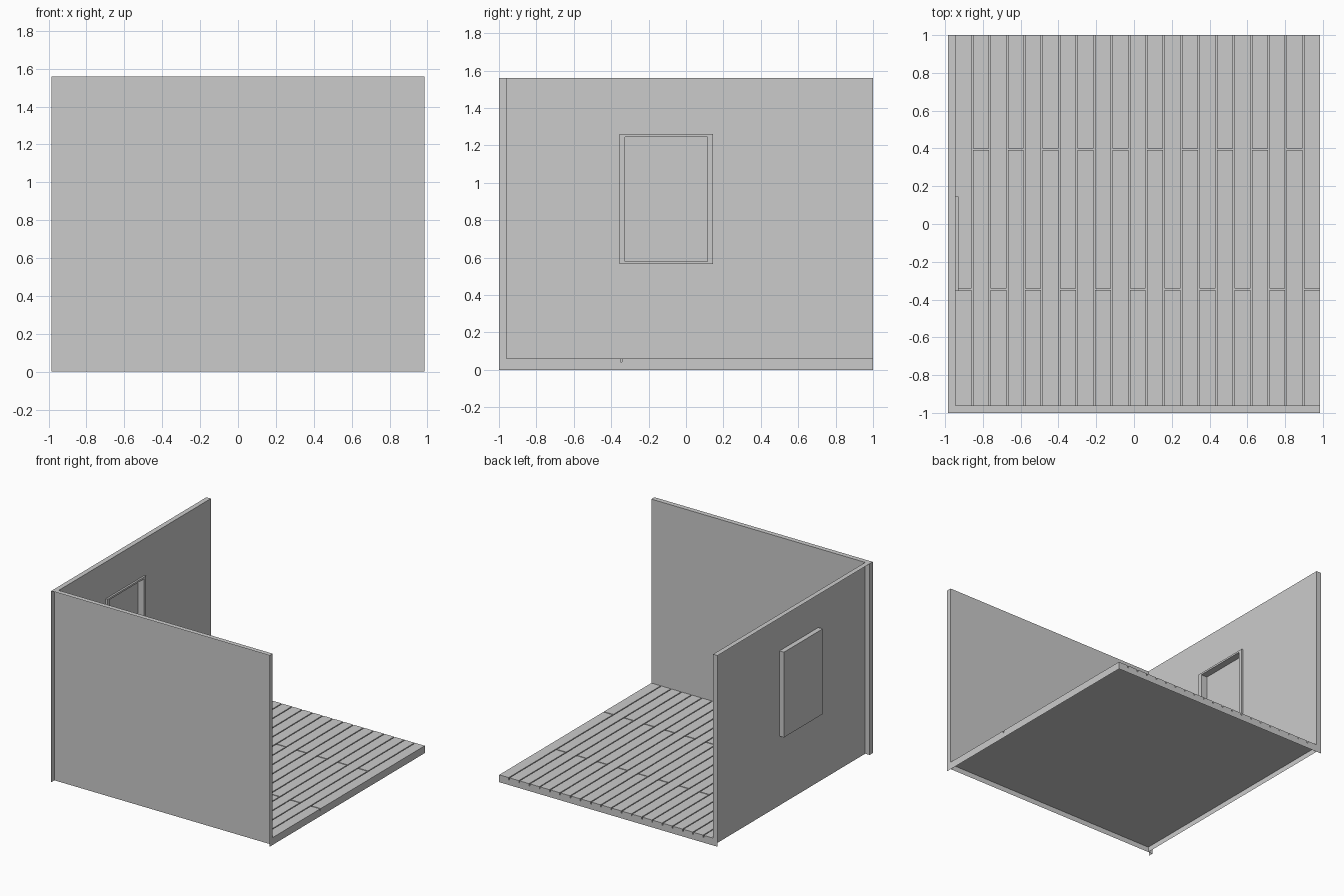
import bpy, bmesh

if "Cube" in bpy.data.objects:
    bpy.data.objects.remove(bpy.data.objects["Cube"])

X0, X1 = -0.985, 0.985      # outer limits
Y0, Y1 = -1.0, 1.0
H = 1.56
T = 0.04                    # depth of the wall edges
XI, YI = X0 + T, Y0 + T     # room-side wall planes
FZ = 0.042                  # floor sheet height
PZ = 0.06                   # top of the planks


def make_object(name, bm):
    bmesh.ops.remove_doubles(bm, verts=bm.verts, dist=1e-5)
    mesh = bpy.data.meshes.new(name)
    bm.to_mesh(mesh)
    bm.free()
    obj = bpy.data.objects.new(name, mesh)
    bpy.context.collection.objects.link(obj)
    return obj


def sheet(bm, axis, at, a, b, facing=1):
    """Flat rectangle across an axis; a and b are the ranges on the other two axes."""
    corners = [(a[0], b[0]), (a[1], b[0]), (a[1], b[1]), (a[0], b[1])]
    if (facing < 0) != (axis == 1):
        corners.reverse()
    verts = []
    for p in corners:
        co = list(p)
        co.insert(axis, at)
        verts.append(bm.verts.new(co))
    bm.faces.new(verts)


def box(bm, x, y, z):
    for axis, r, a, b in ((0, x, y, z), (1, y, x, z), (2, z, x, y)):
        sheet(bm, axis, r[0], a, b, -1)
        sheet(bm, axis, r[1], a, b, 1)


# front wall: single sheet with edge flanges on top and both sides
bm = bmesh.new()
sheet(bm, 1, YI, (X0, X1), (0, H), 1)
sheet(bm, 0, X0, (Y0, YI), (0, H), -1)
sheet(bm, 0, X1, (Y0, YI), (0, H), 1)
sheet(bm, 2, H, (X0, X1), (Y0, YI), 1)
make_object("front_wall", bm)

# left wall: sheet with a window opening, flanged on top and at the back
wy, wz = (-0.355, 0.145), (0.565, 1.26)
bm = bmesh.new()
ys, zs = (YI, *wy, Y1), (0, *wz, H)
for i in range(3):
    for j in range(3):
        if (i, j) != (1, 1):
            sheet(bm, 0, XI, ys[i:i + 2], zs[j:j + 2], 1)
sheet(bm, 1, Y1, (X0, XI), (0, H), 1)
sheet(bm, 2, H, (X0, XI), (YI, Y1), 1)
make_object("left_wall", bm)

# floor base: sheet with a skirt on its open sides
bm = bmesh.new()
sheet(bm, 2, FZ, (XI, X1), (YI, Y1), -1)
sheet(bm, 0, X1, (YI, Y1), (0, FZ), 1)
sheet(bm, 1, Y1, (XI, X1), (0, FZ), 1)
make_object("floor_base", bm)

# floor planks with alternating end joints
bm = bmesh.new()
columns, gap = 21, 0.008
pitch = (X1 - XI + gap) / columns
for i in range(columns):
    x = XI + i * pitch
    joint = -0.345 if i % 2 == 0 else 0.395
    for y in ((YI, joint - gap / 2), (joint + gap / 2, Y1)):
        box(bm, (x, x + pitch - gap), y, (FZ, PZ))
make_object("floor_planks", bm)

# window frame: closed ring through the wall
iy, iz = (-0.325, 0.115), (0.58, 1.245)
fx = (X0, -0.93)
bm = bmesh.new()
ys, zs = (wy[0], iy[0], iy[1], wy[1]), (wz[0], iz[0], iz[1], wz[1])
for i in range(3):
    for j in range(3):
        if (i, j) != (1, 1):
            sheet(bm, 0, fx[1], ys[i:i + 2], zs[j:j + 2], 1)
for k in (0, 1):
    s = 1 if k else -1
    sheet(bm, 1, wy[k], fx, wz, s)
    sheet(bm, 2, wz[k], fx, wy, s)
    sheet(bm, 1, iy[k], fx, iz, -s)
    sheet(bm, 2, iz[k], fx, iy, -s)
make_object("window_frame", bm)

# window pane closing the outer side
bm = bmesh.new()
sheet(bm, 0, X0, wy, wz, -1)
make_object("window_pane", bm)
